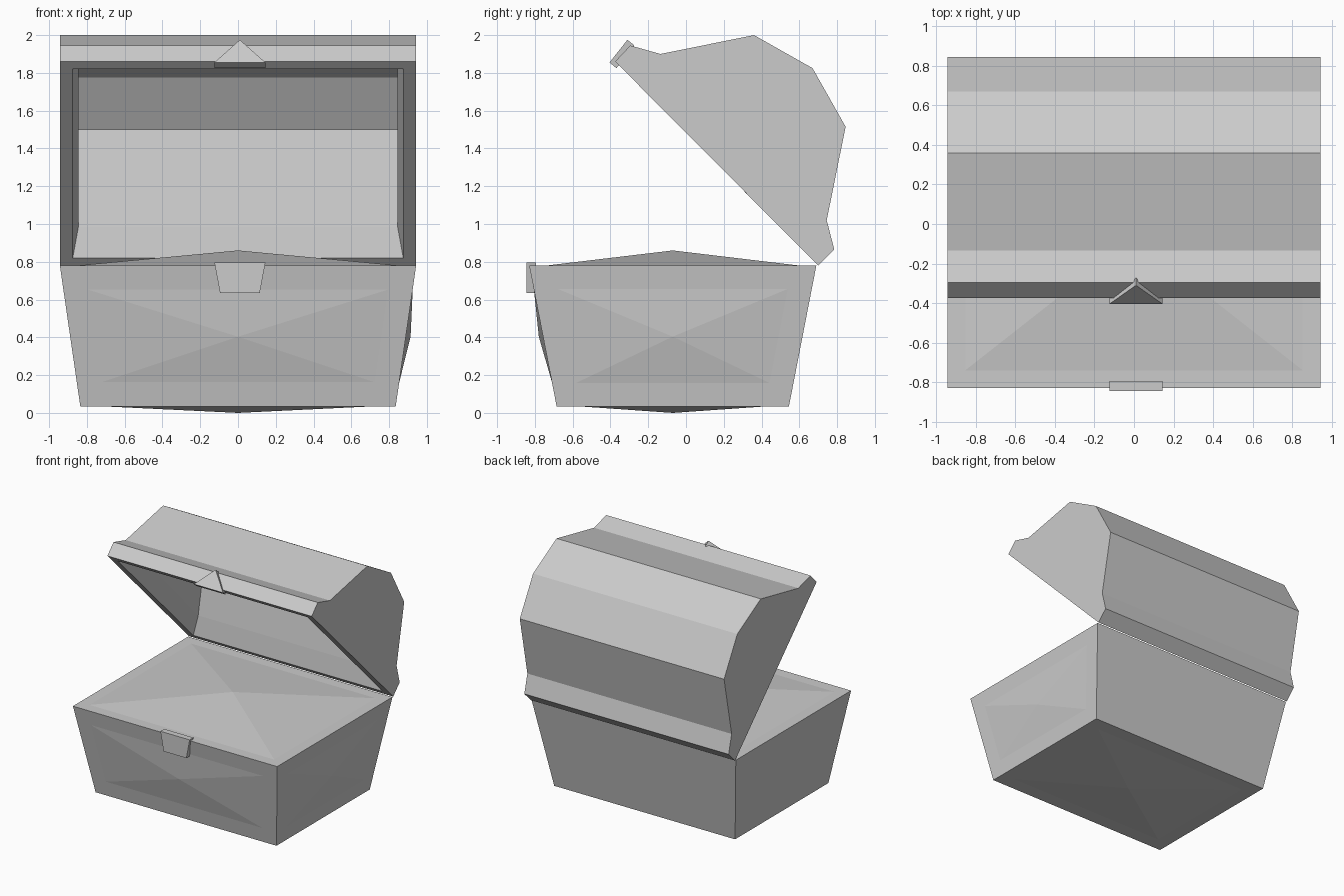
import bpy, bmesh
from mathutils import Vector

if "Cube" in bpy.data.objects:
    bpy.data.objects.remove(bpy.data.objects["Cube"])


def finish(name, bm):
    """Turn a bmesh into a flat-shaded object."""
    bm.normal_update()
    mesh = bpy.data.meshes.new(name)
    bm.to_mesh(mesh)
    bm.free()
    obj = bpy.data.objects.new(name, mesh)
    bpy.context.collection.objects.link(obj)
    return obj


def loft(ring_a, ring_b):
    """Closed solid between two rings with the same number of points."""
    bm = bmesh.new()
    a = [bm.verts.new(p) for p in ring_a]
    b = [bm.verts.new(p) for p in ring_b]
    n = len(a)
    bm.faces.new(a)
    bm.faces.new(b)
    for i in range(n):
        j = (i + 1) % n
        bm.faces.new((a[i], a[j], b[j], b[i]))
    bmesh.ops.recalc_face_normals(bm, faces=bm.faces)
    bm.normal_update()
    return bm


def rect(x, y0, y1, z):
    return [(-x, y0, z), (x, y0, z), (x, y1, z), (-x, y1, z)]


# Tapered chest body; inset panels on top, base, front and right swell outward
bm = loft(rect(0.835, -0.685, 0.545, 0.035), rect(0.943, -0.83, 0.69, 0.78))
panels = [((0, 0, 1), 0.09, 0.08), ((0, 0, -1), 0.115, 0.035),
          ((0, -1, 0), 0.13, 0.022), ((1, 0, 0), 0.125, 0.025)]
picked = [(max(bm.faces, key=lambda f: f.normal.dot(Vector(d))), t, h)
          for d, t, h in panels]
for face, inset, height in picked:
    bmesh.ops.inset_individual(bm, faces=[face], thickness=inset,
                               use_even_offset=True)
    bm.normal_update()
    bmesh.ops.poke(bm, faces=[face], offset=height, center_mode='MEAN')
finish("chest_body", bm)

# Open hollow lid: outer and inner (y, z) profiles, hinge to front lip
outer = [(0.70, 0.78), (0.785, 0.865), (0.745, 1.02), (0.845, 1.515),
         (0.67, 1.825), (0.36, 2.0), (-0.135, 1.90), (-0.295, 1.945),
         (-0.375, 1.86)]
inner = [(0.66, 0.82), (0.682, 0.985), (0.78, 1.50), (0.625, 1.775),
         (0.35, 1.93), (-0.14, 1.83), (-0.335, 1.82)]
bm = bmesh.new()
half = 0.943
out_l, out_r = [[bm.verts.new((s * half, y, z)) for y, z in outer]
                for s in (-1, 1)]
last = len(inner) - 1
in_l, in_r = [[bm.verts.new((s * (0.875 if i in (0, last) else 0.845), y, z))
               for i, (y, z) in enumerate(inner)] for s in (-1, 1)]
for left, right in ((out_l, out_r), (in_l, in_r)):
    for i in range(len(left) - 1):
        bm.faces.new((left[i], left[i + 1], right[i + 1], right[i]))
for o, n in ((out_l, in_l), (out_r, in_r)):
    bm.faces.new(o)                              # outer end wall
    bm.faces.new(n[1:-1])                        # inner end wall
    bm.faces.new((n[0], n[1], n[-2], n[-1]))     # inner chamfer
    bm.faces.new((o[0], o[-1], n[-1], n[0]))     # side rim
for k in (0, -1):                                # hinge and front rims
    bm.faces.new((out_l[k], out_r[k], in_r[k], in_l[k]))
bmesh.ops.recalc_face_normals(bm, faces=bm.faces)
finish("chest_lid", bm)

# Tapered lock plate on the body
plate = [(-0.125, 0.795), (0.145, 0.795), (0.115, 0.635), (-0.095, 0.635)]
finish("lock_plate", loft([(x, -0.845, z) for x, z in plate],
                          [(x, -0.795, z) for x, z in plate]))

# Triangular clasp on the lid lip
clasp = [(-0.125, -0.405, 1.855), (0.145, -0.405, 1.855), (0.01, -0.31, 1.975)]
finish("lid_clasp", loft(clasp, [(x, y + 0.037, z - 0.03) for x, y, z in clasp]))
